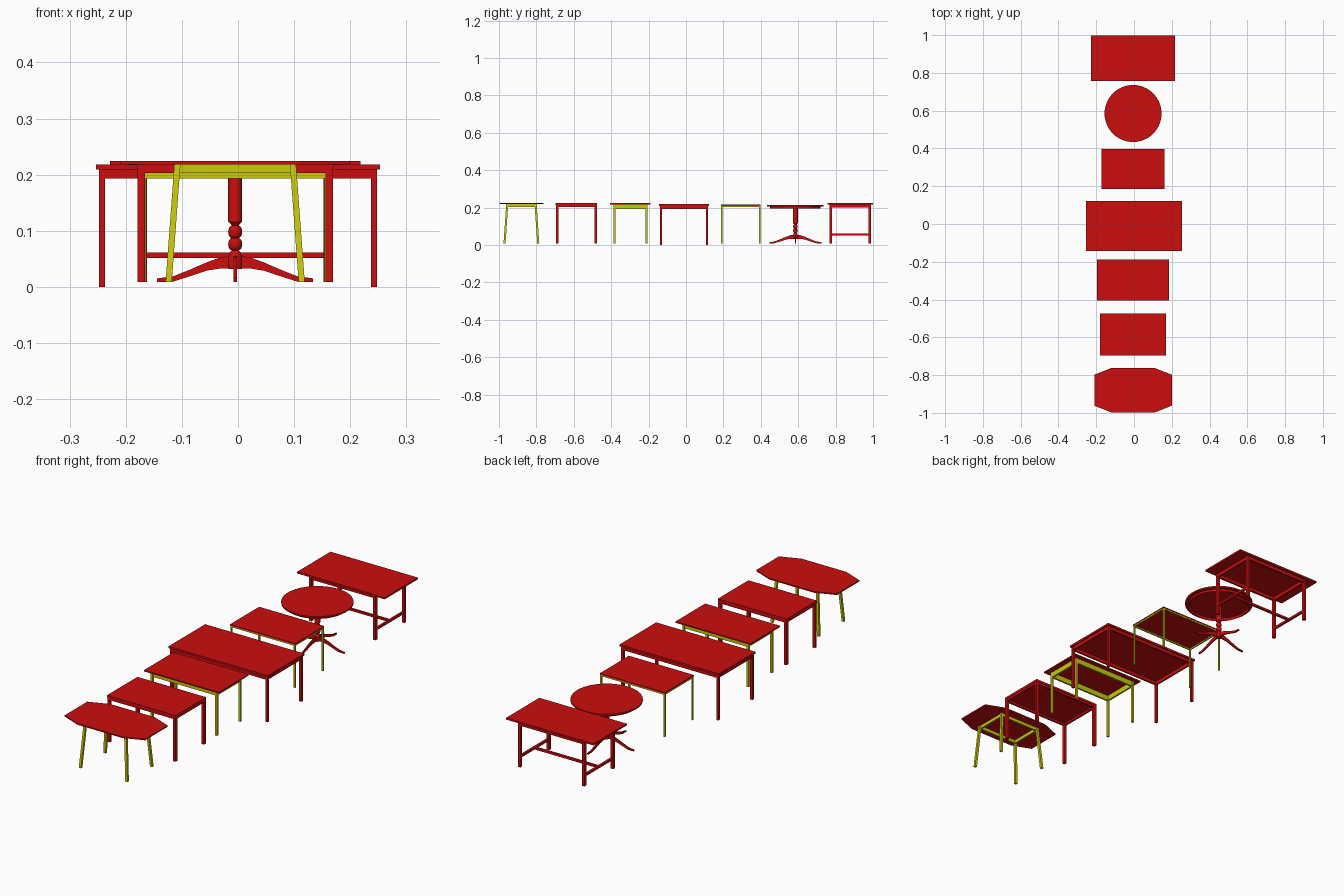
import bpy, bmesh, math
from mathutils import Vector

cube = bpy.data.objects.get("Cube")
if cube:
    bpy.data.objects.remove(cube, do_unlink=True)


def material(name, colour):
    m = bpy.data.materials.new(name)
    m.use_nodes = True
    m.diffuse_color = colour
    m.node_tree.nodes["Principled BSDF"].inputs["Base Color"].default_value = colour
    return m


RED = material("red", (0.6, 0.004, 0.004, 1))
YELLOW = material("yellow", (0.6, 0.6, 0.004, 1))
CX = -0.005        # shared centre line of most tables
FLOOR = 0.009      # height of the feet
SIGNS = [(a, b) for a in (-1, 1) for b in (-1, 1)]


def finish(name, bm, mat, smooth=False):
    bmesh.ops.recalc_face_normals(bm, faces=bm.faces)
    me = bpy.data.meshes.new(name)
    bm.to_mesh(me)
    bm.free()
    me.materials.append(mat)
    ob = bpy.data.objects.new(name, me)
    bpy.context.collection.objects.link(ob)
    if smooth:
        bpy.ops.object.select_all(action="DESELECT")
        ob.select_set(True)
        bpy.context.view_layer.objects.active = ob
        bpy.ops.object.shade_smooth_by_angle(angle=math.radians(40))
    return ob


def box(name, centre, half, z0, z1, mat):
    bm = bmesh.new()
    bmesh.ops.create_cube(bm, size=2)
    for v in bm.verts:
        v.co = (centre[0] + v.co.x * half[0], centre[1] + v.co.y * half[1],
                z1 if v.co.z > 0 else z0)
    return finish(name, bm, mat)


def prism(name, points, push, mat):
    """Extrude a flat outline along the push vector."""
    bm = bmesh.new()
    face = bm.faces.new([bm.verts.new(p) for p in points])
    out = bmesh.ops.extrude_face_region(bm, geom=[face])
    moved = [g for g in out["geom"] if isinstance(g, bmesh.types.BMVert)]
    bmesh.ops.translate(bm, verts=moved, vec=Vector(push))
    return finish(name, bm, mat)


def lathe(name, centre, profile, mat, steps=40):
    bm = bmesh.new()
    rings = []
    for r, z in profile:
        rings.append([bm.verts.new((centre[0] + r * math.cos(i * math.tau / steps),
                                    centre[1] + r * math.sin(i * math.tau / steps), z))
                      for i in range(steps)])
    for lo, hi in zip(rings, rings[1:]):
        for i in range(steps):
            j = (i + 1) % steps
            bm.faces.new((lo[i], lo[j], hi[j], hi[i]))
    bm.faces.new(rings[0])
    bm.faces.new(rings[-1])
    return finish(name, bm, mat, True)


def frame(name, c, hx, hy, z0, z1, t, mat):
    """Four apron rails with outer half sizes hx, hy."""
    for s in (-1, 1):
        box(name + "_long_rail", (c[0], c[1] + s * (hy - t / 2)), (hx, t / 2), z0, z1, mat)
        box(name + "_short_rail", (c[0] + s * (hx - t / 2), c[1]), (t / 2, hy - t), z0, z1, mat)


def legs(name, c, hx, hy, z0, z1, t, mat):
    for a, b in SIGNS:
        box(name + "_leg", (c[0] + a * (hx - t / 2), c[1] + b * (hy - t / 2)),
            (t / 2, t / 2), z0, z1, mat)


# Eight-sided table: middle panel, two tapered leaves, splayed legs
c = (CX, -0.88)
box("leaf_table_top", c, (0.114, 0.118), 0.218, 0.224, RED)
for s in (-1, 1):
    prism("leaf_table_leaf",
          [(c[0] + s * x, c[1] + y, 0.218) for x, y in
           ((0.114, -0.118), (0.205, -0.082), (0.205, 0.082), (0.114, 0.118))],
          (0, 0, 0.006), RED)
frame("leaf_table", c, 0.105, 0.078, 0.203, 0.218, 0.008, YELLOW)
for a, b in SIGNS:
    leg = box("leaf_table_leg", (0, 0), (0.0055, 0.0055), FLOOR, 0.218, YELLOW)
    for v in leg.data.vertices:
        top = v.co.z > 0.1
        v.co.x += c[0] + a * (0.103 if top else 0.1185)
        v.co.y += c[1] + b * (0.076 if top else 0.09)

# Small red table with flush legs
c = (CX, -0.586)
box("small_table_top", c, (0.175, 0.111), 0.213, 0.223, RED)
frame("small_table", c, 0.173, 0.109, 0.203, 0.213, 0.009, RED)
legs("small_table", c, 0.174, 0.11, FLOOR, 0.213, 0.013, RED)

# Table with overhanging top and yellow underframe
c = (CX, -0.297)
box("overhang_table_top", c, (0.191, 0.108), 0.217, 0.223, RED)
frame("overhang_table", c, 0.167, 0.089, 0.193, 0.217, 0.009, YELLOW)
legs("overhang_table", c, 0.169, 0.09, FLOOR, 0.217, 0.01, YELLOW)

# Large dining table
c = (0, -0.011)
box("large_table_top", c, (0.253, 0.133), 0.209, 0.218, RED)
frame("large_table", c, 0.246, 0.127, 0.193, 0.209, 0.008, RED)
legs("large_table", c, 0.248, 0.129, 0, 0.209, 0.011, RED)

# Slim table with fine yellow legs
c = (CX, 0.292)
box("slim_table_top", c, (0.166, 0.106), 0.209, 0.215, RED)
frame("slim_table", c, 0.165, 0.105, 0.203, 0.209, 0.006, YELLOW)
legs("slim_table", c, 0.165, 0.105, FLOOR, 0.209, 0.007, YELLOW)

# Round pedestal table
c = (CX, 0.585)
lathe("round_table_top", c, [(0.151, 0.206), (0.151, 0.213)], RED, 64)
ring = lathe("round_table_apron", c, [(0.135, 0.195), (0.135, 0.206)], RED, 64)
bm = bmesh.new()
bm.from_mesh(ring.data)
base = min(bm.faces, key=lambda f: f.calc_center_median().z)
bmesh.ops.inset_region(bm, faces=[base], thickness=0.008)
bmesh.ops.translate(bm, verts=base.verts, vec=(0, 0, 0.010))
bm.to_mesh(ring.data)
bm.free()

# Turned pedestal: hub, beads, and upper column
profile = [(0.012, 0.032), (0.012, 0.055), (0.009, 0.062)]
for z in (0.076, 0.098):
    profile += [(0.006 + 0.0065 * math.sin(math.pi * k / 8), z - 0.011 * math.cos(math.pi * k / 8))
                for k in range(9)]
profile += [(0.009, 0.113), (0.0125, 0.116), (0.0125, 0.206)]
lathe("round_table_pedestal", c, profile, RED, 32)

# Four arched feet
outline = [(0, 0.055), (0.025, 0.053), (0.05, 0.044), (0.08, 0.031), (0.11, 0.019),
           (0.139, 0.015), (0.139, 0.009), (0.112, 0.009), (0.08, 0.019),
           (0.05, 0.029), (0.025, 0.033), (0, 0.033)]
for k in range(4):
    d = Vector((round(math.cos(k * math.pi / 2)), round(math.sin(k * math.pi / 2)), 0))
    side = Vector((-d.y, d.x, 0)) * 0.006
    centre = Vector((c[0], c[1], 0))
    prism("round_table_foot",
          [centre + d * r + Vector((0, 0, z)) - side / 2 for r, z in outline], side, RED)

# Trestle-style table with an H stretcher
c = (CX, 0.878)
box("stretcher_table_top", c, (0.223, 0.121), 0.216, 0.224, RED)
frame("stretcher_table", c, 0.168, 0.109, 0.2, 0.216, 0.009, RED)
legs("stretcher_table", c, 0.17, 0.111, FLOOR, 0.216, 0.013, RED)
box("long_stretcher", c, (0.16, 0.005), 0.051, 0.061, RED)
for s in (-1, 1):
    box("side_stretcher", (c[0] + s * 0.1635, c[1]), (0.005, 0.1), 0.051, 0.061, RED)
